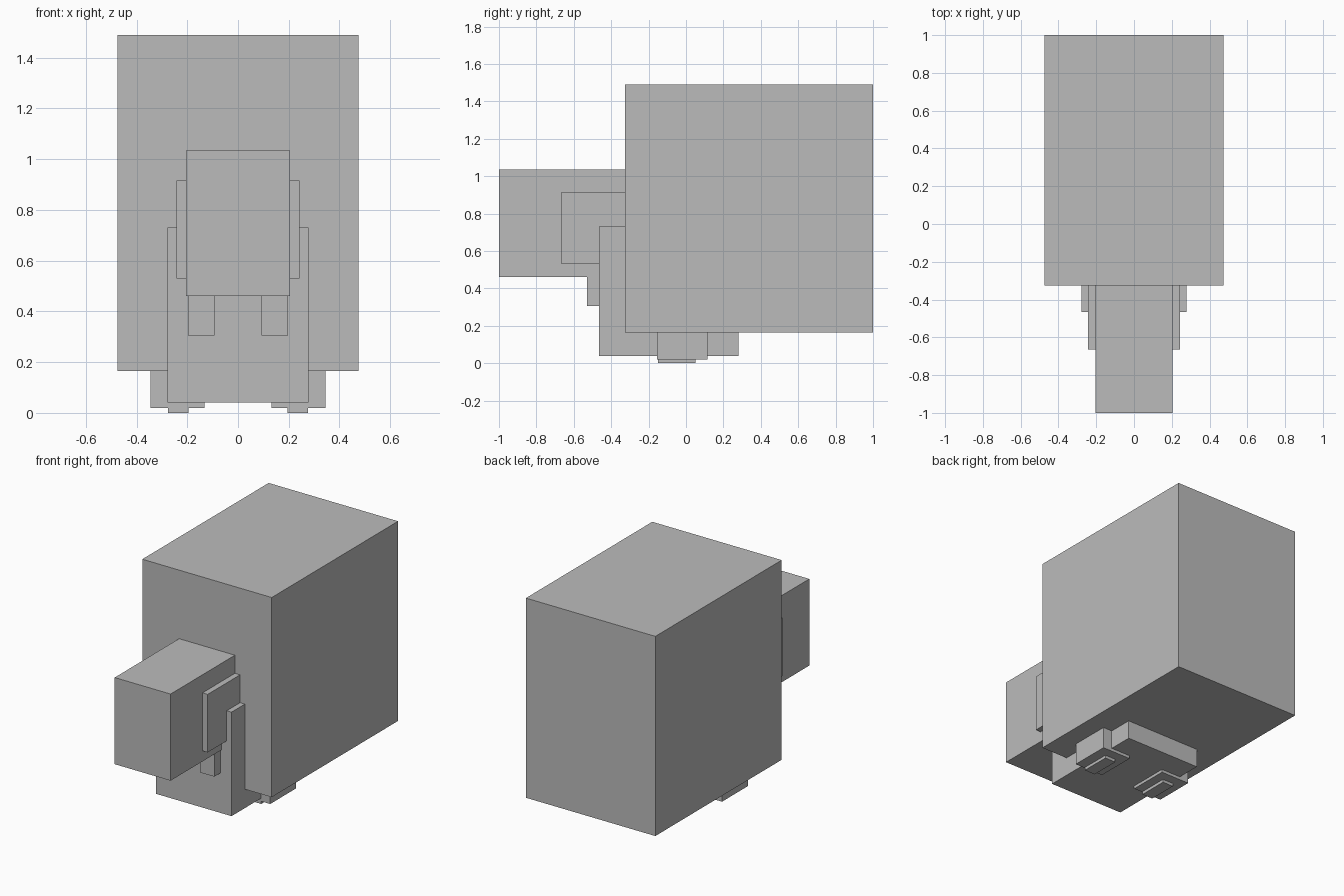
import bpy
import bmesh
from mathutils import Matrix, Vector

if "Cube" in bpy.data.objects:
    bpy.data.objects.remove(bpy.data.objects["Cube"])

grey = bpy.data.materials.new("plain grey")
grey.diffuse_color = (0.5, 0.5, 0.5, 1.0)
grey.use_nodes = True
grey.node_tree.nodes["Principled BSDF"].inputs["Base Color"].default_value = grey.diffuse_color


def box(name, x, y, z):
    """Axis-aligned block from (low, high) ranges."""
    lo, hi = Vector((x[0], y[0], z[0])), Vector((x[1], y[1], z[1]))
    bm = bmesh.new()
    bmesh.ops.create_cube(bm, size=1.0, matrix=Matrix.Diagonal((*(hi - lo), 1.0)))
    mesh = bpy.data.meshes.new(name)
    bm.to_mesh(mesh)
    bm.free()
    mesh.materials.append(grey)
    obj = bpy.data.objects.new(name, mesh)
    obj.location = (lo + hi) / 2
    bpy.context.collection.objects.link(obj)


def pair(name, x, y, z):
    """The same block on the right and left sides."""
    box("right_" + name, x, y, z)
    box("left_" + name, (-x[1], -x[0]), y, z)


# Large shell, the body slab under it, and the head
box("shell", (-0.475, 0.475), (-0.325, 1.0), (0.165, 1.49))
box("body", (-0.278, 0.278), (-0.465, 0.28), (0.04, 0.73))
box("head", (-0.205, 0.205), (-1.0, -0.28), (0.46, 1.035))

# Cheek plates and the small tabs below the head
pair("cheek", (0.18, 0.243), (-0.665, -0.28), (0.53, 0.915))
pair("tab", (0.092, 0.197), (-0.53, -0.44), (0.305, 0.49))

# Legs with small soles
pair("leg", (0.132, 0.345), (-0.155, 0.115), (0.02, 0.2))
pair("sole", (0.195, 0.275), (-0.15, 0.05), (0.0, 0.04))
